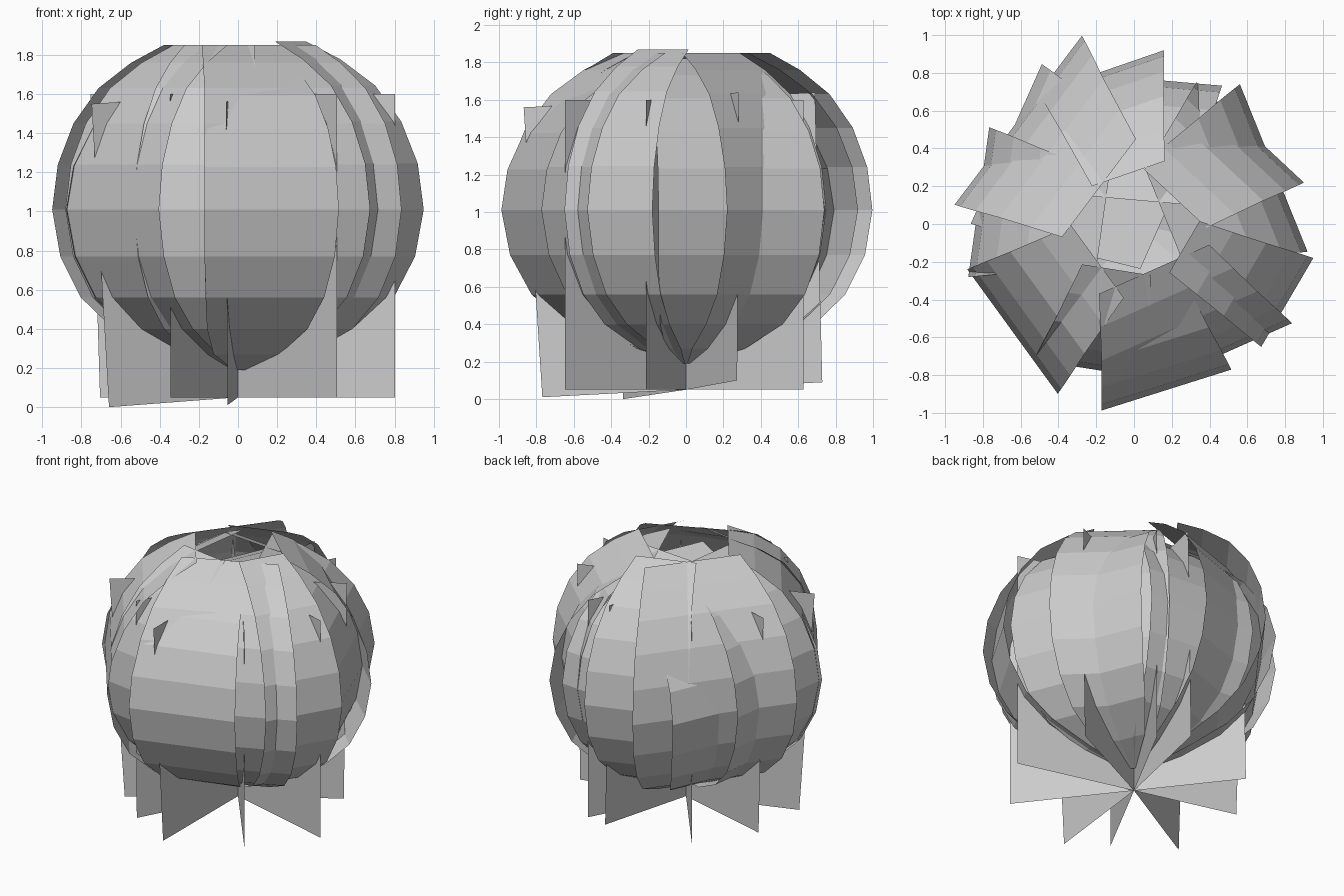
import bpy, math

if "Cube" in bpy.data.objects:
    bpy.data.objects.remove(bpy.data.objects["Cube"])

# Shared petal section from bottom to tip: (distance factor, height, width factor)
PROFILE = [(.06, .19, .08), (.35, .27, .48), (.64, .40, .74), (.83, .56, .88),
           (.95, .77, .97), (1, 1.01, 1), (.965, 1.24, .98), (.87, 1.45, .92),
           (.72, 1.63, .82), (.52, 1.76, .70), (.32, 1.85, .58)]


def mesh_object(name, verts, faces):
    mesh = bpy.data.meshes.new(name)
    mesh.from_pydata(verts, [], faces)
    mesh.update()
    obj = bpy.data.objects.new(name, mesh)
    bpy.context.collection.objects.link(obj)
    return obj


def petal(name, angle, dist, left, right, dz=0.0, lean=0.0):
    """One flat-across strip, curved upward, facing the given angle."""
    a = math.radians(angle)
    c, s = math.cos(a), math.sin(a)
    verts = []
    for d, z, w in PROFILE:
        k = max(0, (z - 1.01) / .84)
        r = d * dist - lean * k * k
        for t in (left * w, right * w):
            verts.append((c * r - s * t, s * r + c * t, z + dz * k))
    faces = [(2 * i, 2 * i + 1, 2 * i + 3, 2 * i + 2) for i in range(len(PROFILE) - 1)]
    return mesh_object(name, verts, faces)


def inner_leaf(name, angle, r_low, z_low, r_top, z_top):
    """Upright card from the centre axis outward."""
    a = math.radians(angle)
    c, s = math.cos(a), math.sin(a)
    verts = [(0, 0, .05), (r_low * c, r_low * s, z_low),
             (r_top * c, r_top * s, z_top), (0, 0, 1.6)]
    return mesh_object(name, verts, [(0, 1, 2, 3)])


# Overlapping petals: angle, distance, left and right half widths, tip height change, tip lean
petals = [(-72.5, .89, -.46, .26, -.05), (143, .82, -.63, .49),
          (-30.4, .91, -.22, .325, .02), (-66, .82, -.55, .55),
          (216, .855, -.325, .49), (261, .794, -.41, .22),
          (22, .797, -.48, .476, -.03, .09), (47, .774, -.508, .27),
          (109, .818, -.45, .25), (85, .77, -.4, .4, -.03, .12),
          (172, .83, -.4, .4, -.03, .1), (156, .79, -.575, .35, -.08, .38)]
for i, p in enumerate(petals):
    petal(f"petal_{i + 1}", *p)

# Upright cards inside the head, showing as spokes below
leaves = [(23, .70, .10, .72, 1.64), (62, .71, .05, .71, 1.60),
          (80, .74, .09, .70, 1.64), (128, .74, .05, .72, 1.60),
          (165, .73, .05, .78, 1.60), (207, .74, .00, .84, 1.55),
          (242, .735, .05, .74, 1.60), (266, .77, .01, .87, 1.56),
          (-52, .82, .05, .82, 1.60), (-15, .83, .05, .83, 1.60)]
for i, leaf in enumerate(leaves):
    inner_leaf(f"inner_leaf_{i + 1}", *leaf)
